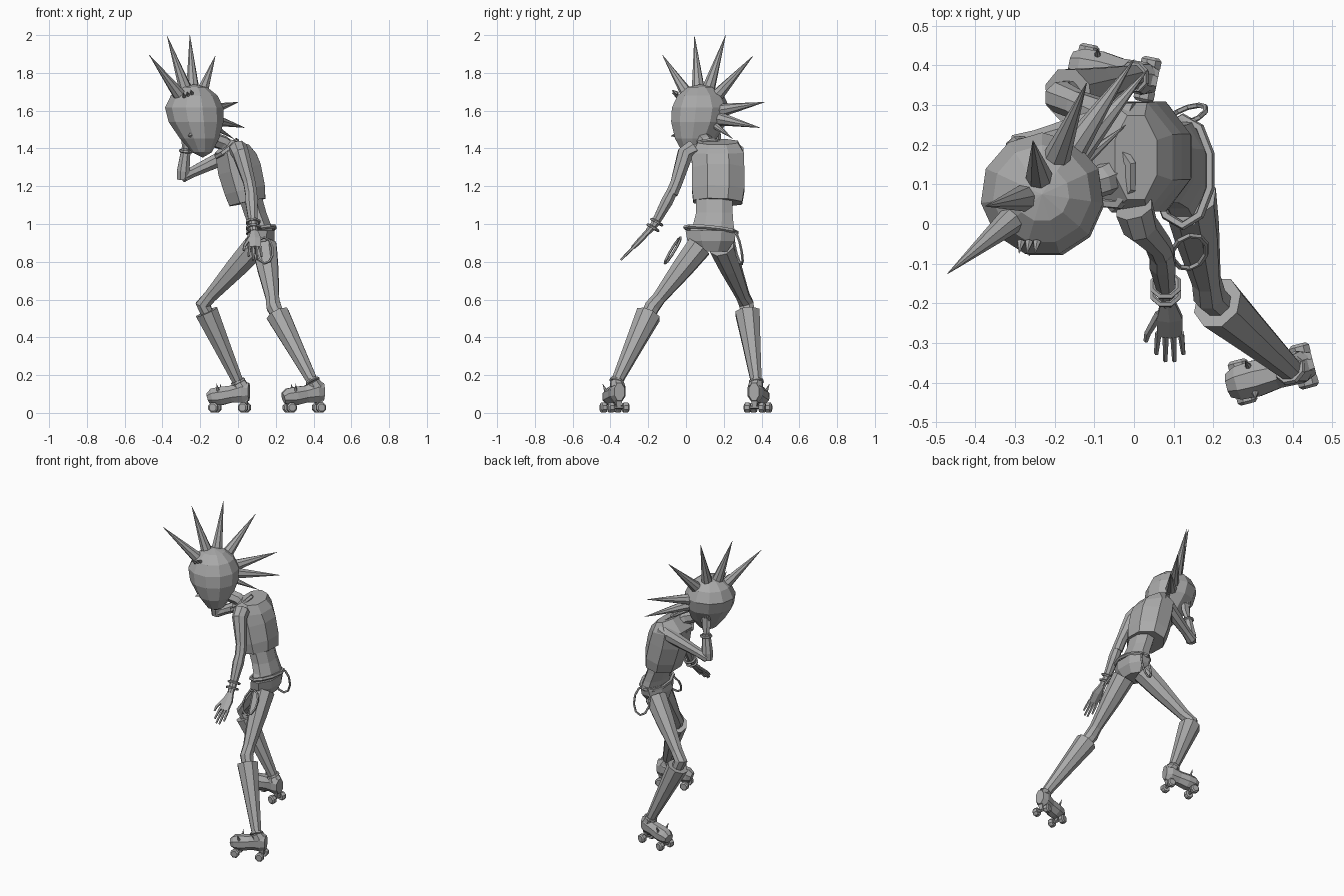
import bpy, bmesh, math
from mathutils import Vector, Matrix

cube = bpy.data.objects.get("Cube")
if cube:
    bpy.data.objects.remove(cube)

mat = bpy.data.materials.new("plain grey")
mat.use_nodes = True
mat.diffuse_color = (0.4, 0.4, 0.4, 1)
mat.node_tree.nodes["Principled BSDF"].inputs["Base Color"].default_value = (0.4, 0.4, 0.4, 1)


def finish(name, bm):
    bmesh.ops.recalc_face_normals(bm, faces=bm.faces)
    me = bpy.data.meshes.new(name)
    bm.to_mesh(me)
    bm.free()
    me.materials.append(mat)
    ob = bpy.data.objects.new(name, me)
    bpy.context.collection.objects.link(ob)
    return ob


def loft(name, rings, sides=8, ref=(0, 1, 0), flat=False, closed=False):
    """Skin rings of (x, y, z, half width along ref, half depth)."""
    bm = bmesh.new()
    pts = [Vector(r[:3]) for r in rings]
    n = len(pts)
    loops = []
    for i, r in enumerate(rings):
        if closed:
            t = (pts[(i + 1) % n] - pts[i - 1]).normalized()
        else:
            a = (pts[i] - pts[i - 1]).normalized() if i else Vector()
            b = (pts[i + 1] - pts[i]).normalized() if i < n - 1 else Vector()
            t = (a + b).normalized()
        if flat:
            t = Vector((0, 0, 1))
        u = Vector(ref)
        u = (u - t * u.dot(t)).normalized()
        v = t.cross(u)
        angs = [math.tau * (k + 0.5) / sides for k in range(sides)]
        loops.append([bm.verts.new(pts[i] + u * r[3] * math.cos(q) + v * r[-1] * math.sin(q)) for q in angs])
    for i in range(n if closed else n - 1):
        a, b = loops[i], loops[(i + 1) % n]
        for k in range(sides):
            j = (k + 1) % sides
            bm.faces.new((a[k], a[j], b[j], b[k]))
    if not closed:
        bm.faces.new(loops[0])
        bm.faces.new(loops[-1])
    return finish(name, bm)


def spike(name, base, tip, r, sides=8):
    base, tip = Vector(base), Vector(tip)
    bm = bmesh.new()
    d = tip - base
    m = Matrix.Translation((base + tip) / 2) @ d.to_track_quat('Z', 'Y').to_matrix().to_4x4()
    bmesh.ops.create_cone(bm, cap_ends=True, segments=sides, radius1=r, radius2=r * 0.03, depth=d.length, matrix=m)
    return finish(name, bm)


def hoop(name, centre, normal, ra, rb, thick, count=10):
    """Closed ring used for bracelets, belt, chains and collar."""
    n = Vector(normal).normalized()
    s = n.cross(Vector((1, 0, 0))).normalized()
    w = s.cross(n)
    rings = []
    for k in range(count):
        a = math.tau * (k + 0.5) / count
        rings.append((*(Vector(centre) + w * ra * math.cos(a) + s * rb * math.sin(a)), thick))
    return loft(name, rings, 5, n, closed=True)


# Head: round skull drawn down into a jaw
centre = Vector((-0.232, 0.075, 1.58))
bm = bmesh.new()
bmesh.ops.create_uvsphere(bm, u_segments=11, v_segments=7, radius=0.16)
for v in bm.verts:
    k = max(0, -v.co.z / 0.16)
    v.co.x *= 1 - 0.25 * k
    v.co.y *= 1 - 0.15 * k
    v.co.z *= 1 + 0.43 * k
    v.co += Vector((0.045, -0.04, 0)) * k
bmesh.ops.translate(bm, verts=bm.verts, vec=centre)
finish("head", bm)
spike("nose", (-0.235, -0.02, 1.48), (-0.265, -0.08, 1.465), 0.028, 4)
for k in range(3):
    p = Vector((-0.285 + 0.02 * k, -0.045, 1.675 + 0.008 * k))
    spike("brow_stud", p, p + Vector((-0.005, -0.03, 0.02)), 0.011, 6)

# Crest of long spikes over the skull
tips = [(-.47, -.125, 1.895), (-.375, .045, 1.995), (-.255, .21, 2.0),
        (-.12, .355, 1.89), (0, .415, 1.645), (.035, .39, 1.51), (-.02, .25, 1.45)]
for i, t in enumerate(tips):
    d = (Vector(t) - centre).normalized()
    spike("hair_spike", centre + d * 0.135, t, 0.036 if i < 6 else 0.02)

# Body
loft("neck", [(-.01, .14, 1.37, .05, .045), (-.08, .11, 1.43, .04, .04), (-.17, .08, 1.46, .045, .04)], 7)
loft("jacket", [(.05, .168, 1.115, .14, .105), (.036, .17, 1.18, .15, .118), (.008, .17, 1.29, .15, .125),
                (-.012, .168, 1.375, .15, .118), (.005, .168, 1.435, .115, .06)], 8)
hoop("collar", (-.06, .125, 1.40), (-.6, -.1, .8), .07, .08, .014, 8)
loft("waist", [(.065, .15, 1.14, .105, .068), (.09, .15, 1.06, .105, .065), (.112, .145, 1.0, .115, .066),
               (.125, .135, .95, .135, .07)], 8, flat=True)
loft("shorts", [(.125, .132, .965, .145, .075), (.118, .132, .91, .135, .08), (.11, .135, .855, .09, .06)], 8, flat=True)
hoop("belt", (.123, .132, .968), (-.2, .1, 1), .074, .137, .012, 10)
hoop("right_hip_chain", (.135, .275, .875), (-.3, .9, .2), .05, .09, .007)
hoop("left_hip_chain", (.14, -.07, .86), (.2, -.83, .5), .045, .08, .007)


def leg(side, hip, knee, ankle, toe_dir):
    hip, knee, ankle = map(Vector, (hip, knee, ankle))
    mid = hip.lerp(knee, 0.35)
    low = hip.lerp(knee, 0.85)
    shin = knee.lerp(ankle, 0.2)
    loft(side + "_thigh", [(*hip, .07, .07), (*mid, .06, .06), (*low, .038, .038), (*knee, .042, .042),
                           (*shin, .035, .035)], 8)
    a = knee.lerp(ankle, 0.1)
    b = knee.lerp(ankle, 0.5)
    loft(side + "_shin_guard", [(*a, .07, .066), (*b, .052, .05), (*ankle, .031, .031)], 8)
    hoop(side + "_ankle_strap", ankle, knee - ankle, .034, .034, .009, 8)
    # Skate shoe
    f = Vector((*toe_dir, 0)).normalized()
    s = Vector((-f.y, f.x, 0))
    heel = Vector((ankle.x, ankle.y, 0)) - f * 0.055

    def at(along, z, across=0):
        return heel + f * along + s * across + Vector((0, 0, z))
    loft(side + "_shoe", [(*at(-.005, .112), .03, .05), (*at(.03, .112), .045, .062), (*at(.09, .1), .042, .048),
                          (*at(.145, .09), .05, .052), (*at(.19, .085), .046, .048), (*at(.215, .078), .033, .03)],
         8, s)
    loft(side + "_shoe_ankle", [(*at(.035, .13), .042, .045), (*ankle, .036, .036)], 8, s)
    for along in (.02, .18):
        loft(side + "_axle", [(*at(along, .03, -.045), .01, .01), (*at(along, .03, .045), .01, .01)], 6, f)
        loft(side + "_truck", [(*at(along, .03), .018, .015), (*at(along, .07), .025, .025)], 4, f)
        for w in (-1, 1):
            loft(side + "_wheel", [(*at(along, .028, w * .024), .024, .024), (*at(along, .028, w * .032), .028, .028),
                                   (*at(along, .028, w * .05), .028, .028), (*at(along, .028, w * .057), .02, .02)], 8, f)
    for w in (-1, 1):
        spike(side + "_shoe_spike", at(.155, .11, w * .03), at(.16, .155, w * .05), .011, 6)


leg("left", (.14, .07, .88), (.19, -.18, .56), (.395, -.367, .165), (-.96, -.25))
leg("right", (.09, .19, .88), (-.185, .32, .575), (.0, .372, .165), (-.96, .2))

# Left arm hangs forward with an open hand
loft("left_sleeve", [(0, .04, 1.40, .05, .05), (.015, -.005, 1.37, .046, .046), (.06, -.05, 1.22, .034, .034),
                     (.07, -.075, 1.16, .034, .034)], 8, (1, 0, 0))
loft("left_forearm", [(.07, -.07, 1.18, .03, .03), (.072, -.1, 1.12, .036, .034), (.08, -.165, 1.0, .023, .023),
                      (.085, -.2, .96, .02, .018)], 8, (1, 0, 0))
for k in range(2):
    hoop("left_bracelet", (.08, -.155 - .02 * k, 1.01 - .03 * k), (.05, -.5, -.85), .034, .034, .008, 8)
loft("left_palm", [(.085, -.195, .965, .02, .015), (.09, -.238, .92, .038, .015), (.09, -.28, .875, .036, .012)],
     6, (1, 0, 0))
for k in range(4):
    x = .062 + .019 * k
    reach = .07 if k in (1, 2) else .052
    loft("left_finger", [(x, -.275, .88, .009, .009), (x + .2 * (x - .09), -.275 - reach, .88 - reach, .006, .006)],
         5, (1, 0, 0))
loft("left_thumb", [(.065, -.225, .93, .012, .01), (.035, -.275, .885, .009, .008), (.03, -.295, .86, .006, .006)],
     5, (1, 0, 0))

# Right arm is bent so the hand reaches the side of the head
loft("right_sleeve", [(-.0, .26, 1.385, .048, .048), (-.04, .263, 1.37, .046, .046), (-.24, .21, 1.275, .03, .03),
                      (-.295, .193, 1.25, .035, .033)], 8)
loft("right_forearm", [(-.292, .192, 1.235, .03, .034), (-.29, .188, 1.28, .036, .036), (-.275, .178, 1.4, .026, .026)], 8)
hoop("right_bracelet", (-.276, .18, 1.385), (.1, -.1, 1), .032, .032, .008, 8)
loft("right_palm", [(-.275, .178, 1.4, .016, .02), (-.268, .172, 1.45, .016, .034), (-.265, .17, 1.5, .014, .034)], 6)
for k in range(4):
    x = -.293 + .019 * k
    loft("right_finger", [(x, .17, 1.49, .009, .009), (x + .005, .185, 1.545, .006, .006)], 5)
